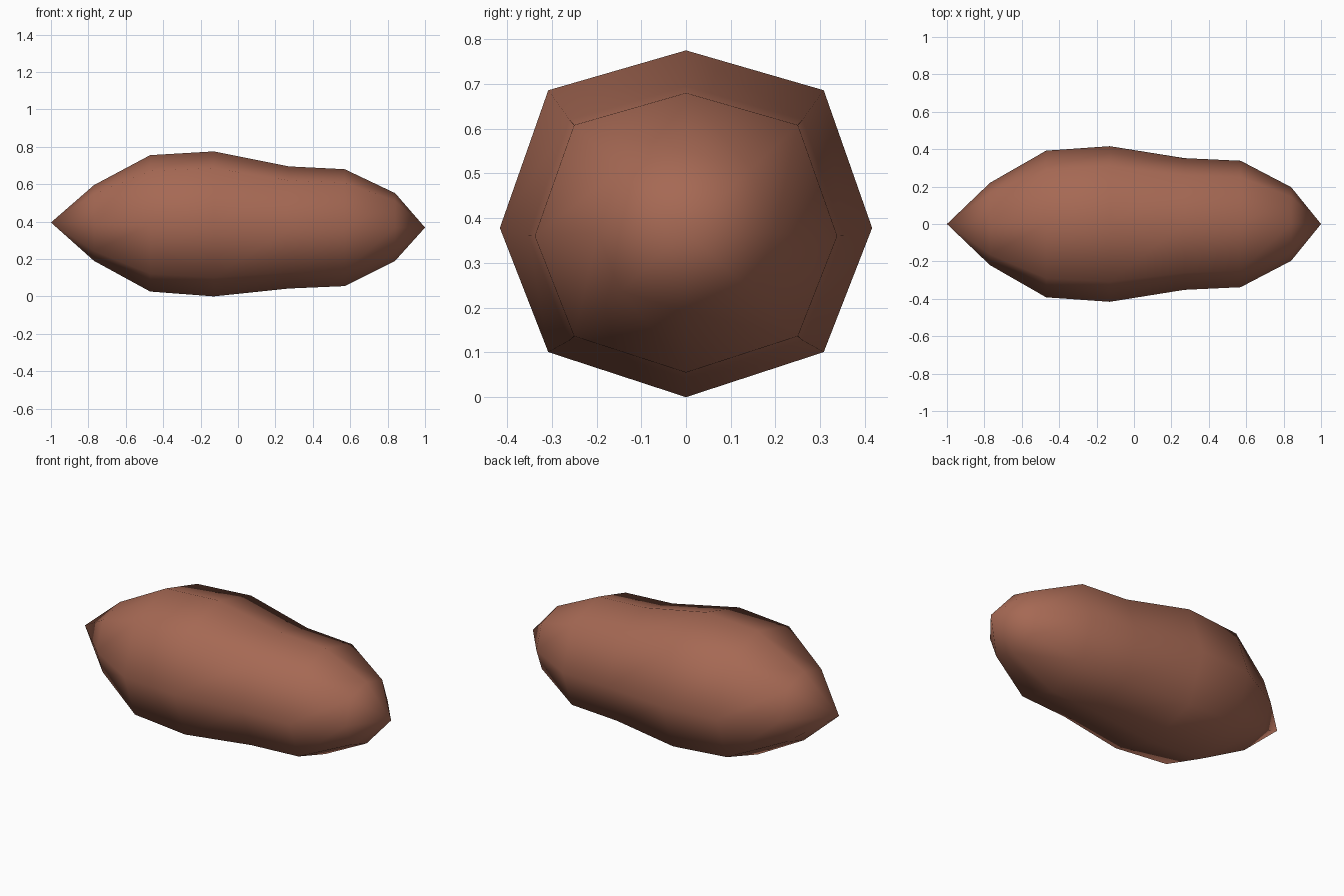
import bpy, bmesh

if "Cube" in bpy.data.objects:
    bpy.data.objects.remove(bpy.data.objects["Cube"])

# Ring stations along the body: x, half width, bottom z, top z
RINGS = [(-0.77, 0.22, 0.19, 0.595), (-0.47, 0.392, 0.026, 0.755),
         (-0.13, 0.416, 0.0, 0.775), (0.27, 0.352, 0.042, 0.695),
         (0.57, 0.338, 0.055, 0.68), (0.84, 0.197, 0.19, 0.552)]
TIPS = (-1.0, 0.395), (1.0, 0.368)
# Eight-sided cross-section (unit y, z), corners slightly squared
SECTION = [(0, 1), (0.74, 0.77), (1, -0.024), (0.74, -0.74),
           (0, -1), (-0.74, -0.74), (-1, -0.024), (-0.74, 0.77)]

mat = bpy.data.materials.new("reddish brown skin")
mat.diffuse_color = (0.38, 0.14, 0.088, 1)
mat.use_nodes = True
mat.node_tree.nodes["Principled BSDF"].inputs["Base Color"].default_value = mat.diffuse_color

# Tuber body: rings bridged together and closed to a point at both ends
bm = bmesh.new()
rings = [[bm.verts.new((x, w * y, (lo + hi) / 2 + (hi - lo) / 2 * z)) for y, z in SECTION]
         for x, w, lo, hi in RINGS]
left, right = (bm.verts.new((x, 0, z)) for x, z in TIPS)
for i in range(8):
    j = (i + 1) % 8
    for a, b in zip(rings, rings[1:]):
        bm.faces.new((a[i], a[j], b[j], b[i]))
    bm.faces.new((left, rings[0][j], rings[0][i]))
    bm.faces.new((right, rings[-1][i], rings[-1][j]))
bmesh.ops.recalc_face_normals(bm, faces=bm.faces)
for f in bm.faces:
    f.smooth = True
mesh = bpy.data.meshes.new("tuber_body")
bm.to_mesh(mesh)
bm.free()
mesh.materials.append(mat)
bpy.context.collection.objects.link(bpy.data.objects.new("tuber_body", mesh))
